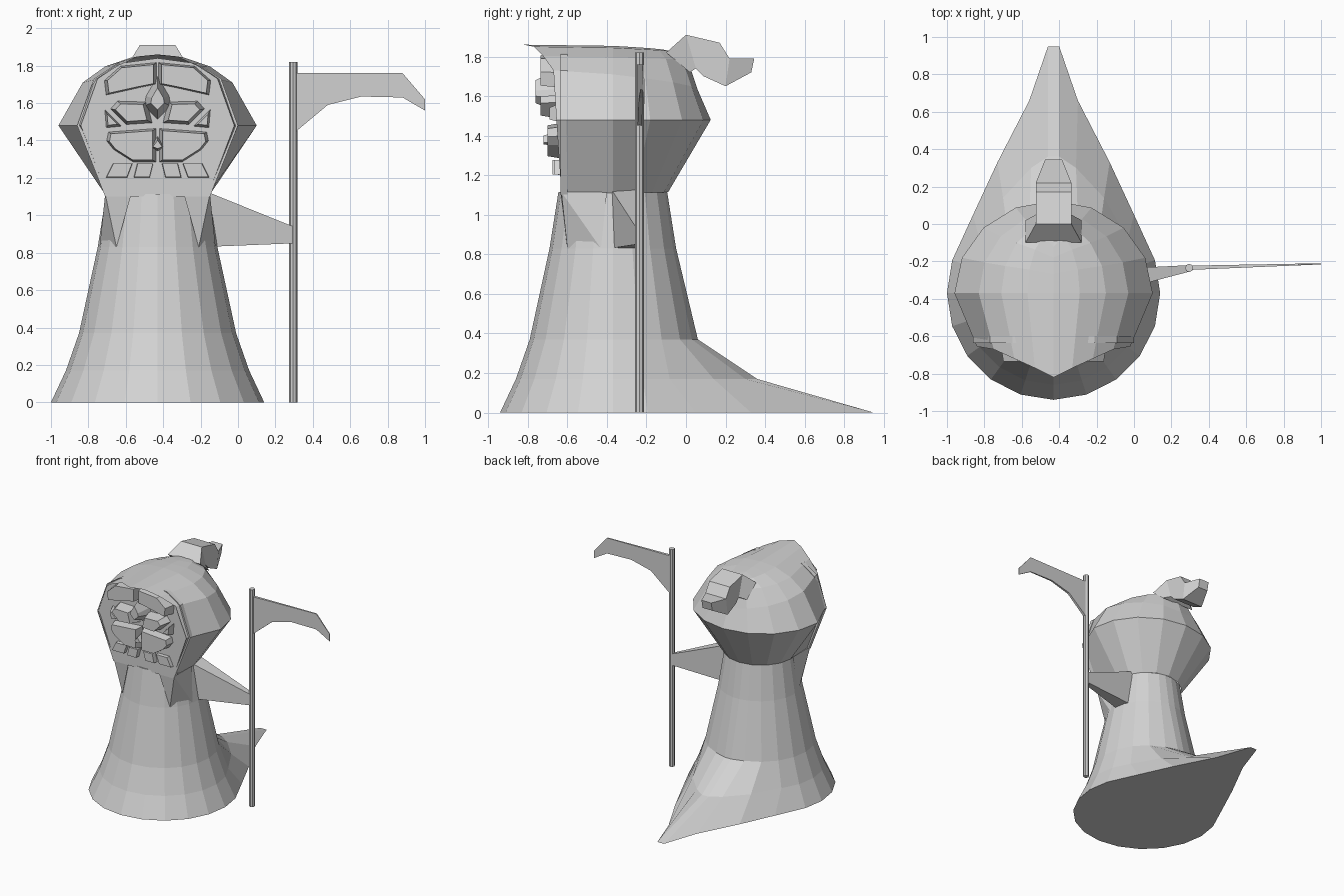
import bpy
from math import sin, cos, radians
from mathutils import Vector

cube = bpy.data.objects.get("Cube")
if cube:
    bpy.data.objects.remove(cube, do_unlink=True)

CX, CY = -0.43, -0.37      # axis of the robed figure

grey = bpy.data.materials.new("plain grey")
grey.use_nodes = True
COLOUR = (0.65, 0.65, 0.65, 1)
grey.diffuse_color = COLOUR
grey.node_tree.nodes["Principled BSDF"].inputs["Base Color"].default_value = COLOUR


def build(name, verts, faces, mirror=False, offset=CX, solid=True):
    """Flat shaded mesh, optionally mirrored across the figure's middle."""
    import bmesh
    bm = bmesh.new()
    sides = (1, -1) if mirror else (1,)
    for s in sides:
        vs = [bm.verts.new((s * x + offset, y, z)) for x, y, z in verts]
        for f in faces:
            bm.faces.new([vs[i] for i in f])
    bmesh.ops.remove_doubles(bm, verts=bm.verts, dist=0.0005)
    bmesh.ops.recalc_face_normals(bm, faces=bm.faces)
    me = bpy.data.meshes.new(name)
    bm.to_mesh(me)
    bm.free()
    me.materials.append(grey)
    ob = bpy.data.objects.new(name, me)
    bpy.context.collection.objects.link(ob)
    return ob


def loft(name, rings, closed=True, caps=True, **kw):
    """Skin a list of equally long rings."""
    n = len(rings[0])
    faces = []
    for r in range(len(rings) - 1):
        for i in range(n if closed else n - 1):
            j = (i + 1) % n
            faces.append((r * n + i, r * n + j, (r + 1) * n + j, (r + 1) * n + i))
    if caps:
        last = (len(rings) - 1) * n
        faces += [tuple(range(n)), tuple(range(last, last + n))]
    return build(name, [p for ring in rings for p in ring], faces, **kw)


def plate(name, outline, front, back=-0.6, taper=0.85, mirror=True):
    """Chunky facial plane: x/z outline, front face drawn in for a bevel."""
    mid = sum((Vector(p) for p in outline), Vector((0, 0))) / len(outline)
    rear = [(x, back, z) for x, z in outline]
    face = []
    for p in outline:
        q = mid + (Vector(p) - mid) * taper
        face.append((q.x, front, q.y))
    return loft(name, [rear, face], mirror=mirror)


# Robe: flared twenty-sided skirt whose rear hem trails into a point
hem = {0: (0.03, 0.95), 1: (0.13, 0.66), 2: (0.30, 0.33), 3: (0.43, 0.05)}
fold = {0: (0.03, 0.36), 1: (0.12, 0.30), 2: (0.27, 0.14)}
waist = {0: (0.03, 0.06)}


def robe_ring(z, radius, pulled):
    half = []
    for k in range(11):
        a = radians(18 * k)
        x, y = pulled.get(k, (radius * sin(a), CY + radius * cos(a)))
        half.append((x, y, z))
    half[0] = (0.03, half[0][1], z)
    return half + [(-x, y, z) for x, y, z in half[-2::-1]]


loft("robe", [robe_ring(0, 0.57, hem), robe_ring(0.17, 0.49, fold),
              robe_ring(0.37, 0.42, waist), robe_ring(0.83, 0.32, {}),
              robe_ring(1.115, 0.275, {})])

# Pleats hanging from the hood corners
build("collar_pleats", [(0.28, -0.63, 1.115), (0.14, -0.635, 1.115),
                        (0.28, -0.40, 1.115), (0.22, -0.60, 0.83),
                        (0.31, -0.43, 0.83)],
      [(0, 1, 3), (0, 3, 4), (0, 4, 2), (0, 2, 1), (1, 2, 4, 3)], mirror=True)


# Hood: open-fronted rings swept from one rim edge round the back to the other
def hood_ring(z_front, z_back, width, y_back, rim_x, rim_y):
    half = [(rim_x, rim_y, z_front)]
    for k in range(5):
        a = radians(22.5 * k)
        half.append((width * cos(a), -0.37 + (y_back + 0.37) * sin(a),
                     z_front + (z_back - z_front) * (k + 1) / 5))
    return half + [(-x, y, z) for x, y, z in half[-2::-1]]


loft("hood", [hood_ring(1.11, 1.115, 0.28, -0.09, 0.27, -0.63),
              hood_ring(1.48, 1.48, 0.53, 0.125, 0.41, -0.655),
              hood_ring(1.73, 1.63, 0.40, 0.06, 0.32, -0.67),
              hood_ring(1.80, 1.78, 0.28, 0.01, 0.21, -0.72),
              hood_ring(1.85, 1.82, 0.14, -0.04, 0.10, -0.77),
              hood_ring(1.86, 1.83, 0.0, -0.10, 0.0, -0.82)],
     closed=False, caps=False)


# Curled point at the back of the hood: (half width, top y/z, bottom y/z)
def curl_ring(w, ty, tz, by, bz):
    return [(-w, ty, tz), (w, ty, tz), (w, by, bz), (-w, by, bz)]


loft("hood_point", [curl_ring(0.15, -0.10, 1.82, 0.02, 1.72),
                    curl_ring(0.095, 0.0, 1.91, 0.05, 1.74),
                    curl_ring(0.095, 0.17, 1.87, 0.09, 1.70),
                    curl_ring(0.095, 0.22, 1.79, 0.20, 1.65),
                    curl_ring(0.045, 0.345, 1.79, 0.33, 1.72)])

# Face: recessed backing with raised bony planes
backing = [(0.28, 1.10), (0.43, 1.48), (0.34, 1.73), (0.22, 1.81), (0.0, 1.84)]
backing += [(-x, z) for x, z in backing[-2::-1]]
plate("face_backing", backing, -0.635, taper=1.0, mirror=False)
plate("forehead", [(0, 1.82), (0.2, 1.80), (0.29, 1.72), (0.28, 1.64),
                   (0.10, 1.68), (0, 1.70)], -0.735)
plate("nose_bridge", [(0, 1.76), (0.07, 1.64), (0.08, 1.58), (0, 1.50),
                      (-0.08, 1.58), (-0.07, 1.64)], -0.76, taper=0.45, mirror=False)
plate("cheekbones", [(0.05, 1.61), (0.22, 1.615), (0.26, 1.57), (0.17, 1.48),
                     (0.02, 1.49)], -0.735, taper=0.7)
plate("cheek_sides", [(0.29, 1.58), (0.28, 1.46), (0.18, 1.47)], -0.69, taper=0.5)
plate("upper_jaw", [(0, 1.47), (0.27, 1.45), (0.28, 1.40), (0.24, 1.35),
                    (0.13, 1.28), (0, 1.28)], -0.70, taper=0.82)
plate("nose_tip", [(0, 1.43), (0.05, 1.36), (0, 1.34), (-0.05, 1.36)],
      -0.72, taper=0.5, mirror=False)
plate("inner_teeth", [(0.02, 1.28), (0.11, 1.28), (0.13, 1.20), (0.04, 1.20)],
      -0.675, taper=0.9)
plate("outer_teeth", [(0.13, 1.28), (0.24, 1.28), (0.28, 1.20), (0.16, 1.20)],
      -0.665, taper=0.9)

# Arm: sleeve tapering to the staff
loft("arm", [[(x, f, lo), (x, b, lo), (x, b, hi), (x, f, hi)]
             for x, f, b, lo, hi in ((-0.2, -0.385, -0.245, 0.83, 1.14),
                                     (0.295, -0.255, -0.22, 0.85, 0.94))],
     offset=0)

# Staff
bpy.ops.mesh.primitive_cylinder_add(vertices=8, radius=0.022, depth=1.82,
                                    location=(0.295, -0.235, 0.91))
staff = bpy.context.object
staff.name = "staff"
staff.data.materials.append(grey)

# Blade: thins toward its hooked tip
edge = [(0.3, 1.76), (0.88, 1.76), (1.0, 1.62), (1.0, 1.56),
        (0.88, 1.63), (0.66, 1.635), (0.48, 1.59), (0.3, 1.44)]


def blade_side(sign):
    return [(x, -0.243 + 0.03 * x + sign * (0.015 - 0.012 * x), z) for x, z in edge]


loft("blade", [blade_side(-1), blade_side(1)], offset=0)
